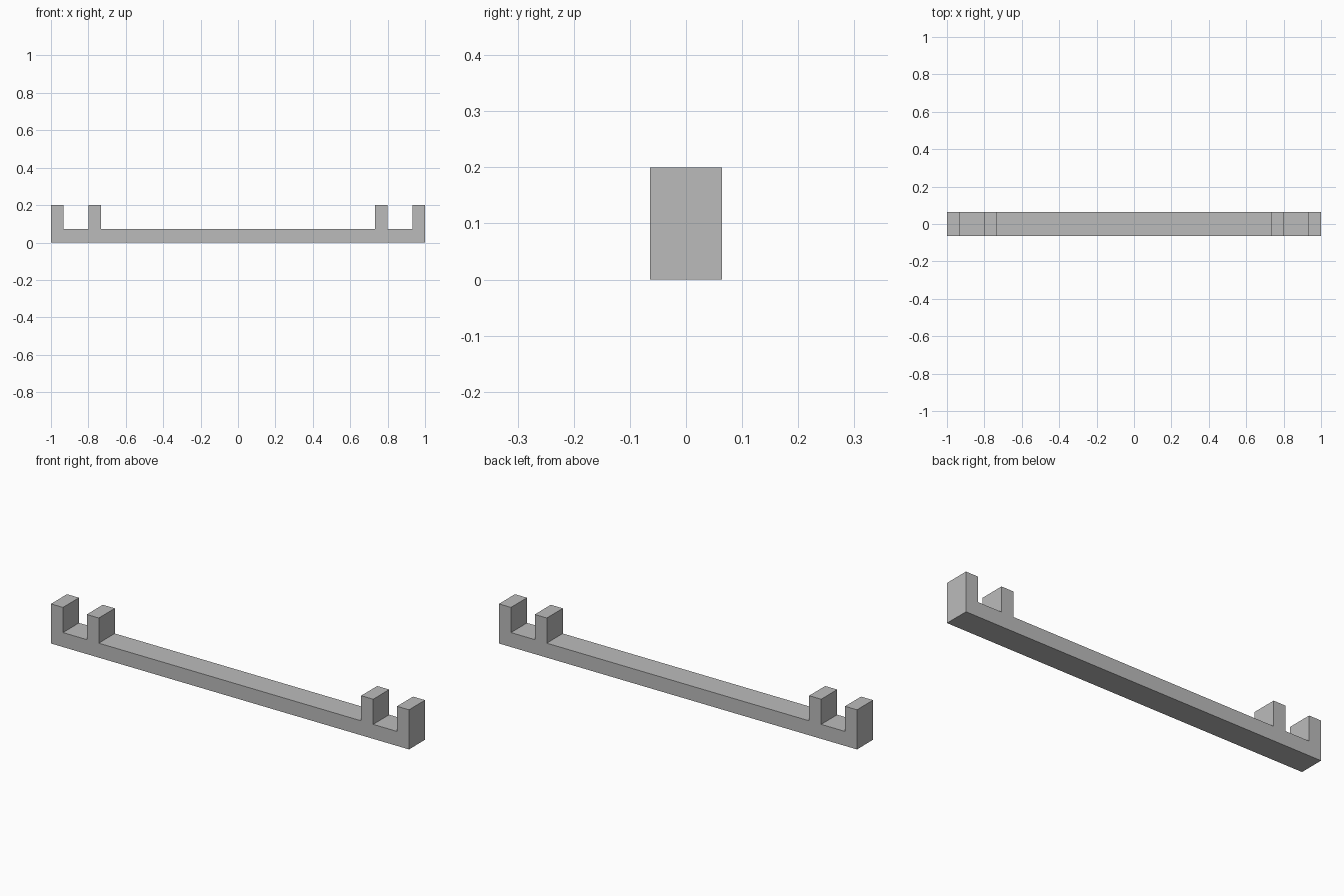
import bpy
import bmesh

cube = bpy.data.objects.get("Cube")
if cube:
    bpy.data.objects.remove(cube, do_unlink=True)

HALF_DEPTH = 0.064
BAR_TOP = 0.073
POST_TOP = 0.2

# Plain grey material
grey = bpy.data.materials.new("plain grey")
grey.use_nodes = True
colour = (0.5, 0.5, 0.5, 1)
grey.diffuse_color = colour
grey.node_tree.nodes["Principled BSDF"].inputs["Base Color"].default_value = colour

# Right half of the outline: outer post, slot, inner post, long bar
half = [(1, 0), (1, POST_TOP)]
for x, z in ((0.933, BAR_TOP), (0.8, POST_TOP), (0.733, BAR_TOP)):
    half += [(x, half[-1][1]), (x, z)]
outline = half + [(-x, z) for x, z in reversed(half)]

# Extrude the mirrored outline through the depth
bm = bmesh.new()
face = bm.faces.new([bm.verts.new((x, -HALF_DEPTH, z)) for x, z in outline])
extruded = bmesh.ops.extrude_face_region(bm, geom=[face])["geom"]
back = [v for v in extruded if isinstance(v, bmesh.types.BMVert)]
bmesh.ops.translate(bm, verts=back, vec=(0, 2 * HALF_DEPTH, 0))
bmesh.ops.recalc_face_normals(bm, faces=bm.faces)

mesh = bpy.data.meshes.new("slotted_bar")
bm.to_mesh(mesh)
bm.free()
mesh.materials.append(grey)
bar = bpy.data.objects.new("slotted_bar", mesh)
bpy.context.collection.objects.link(bar)
